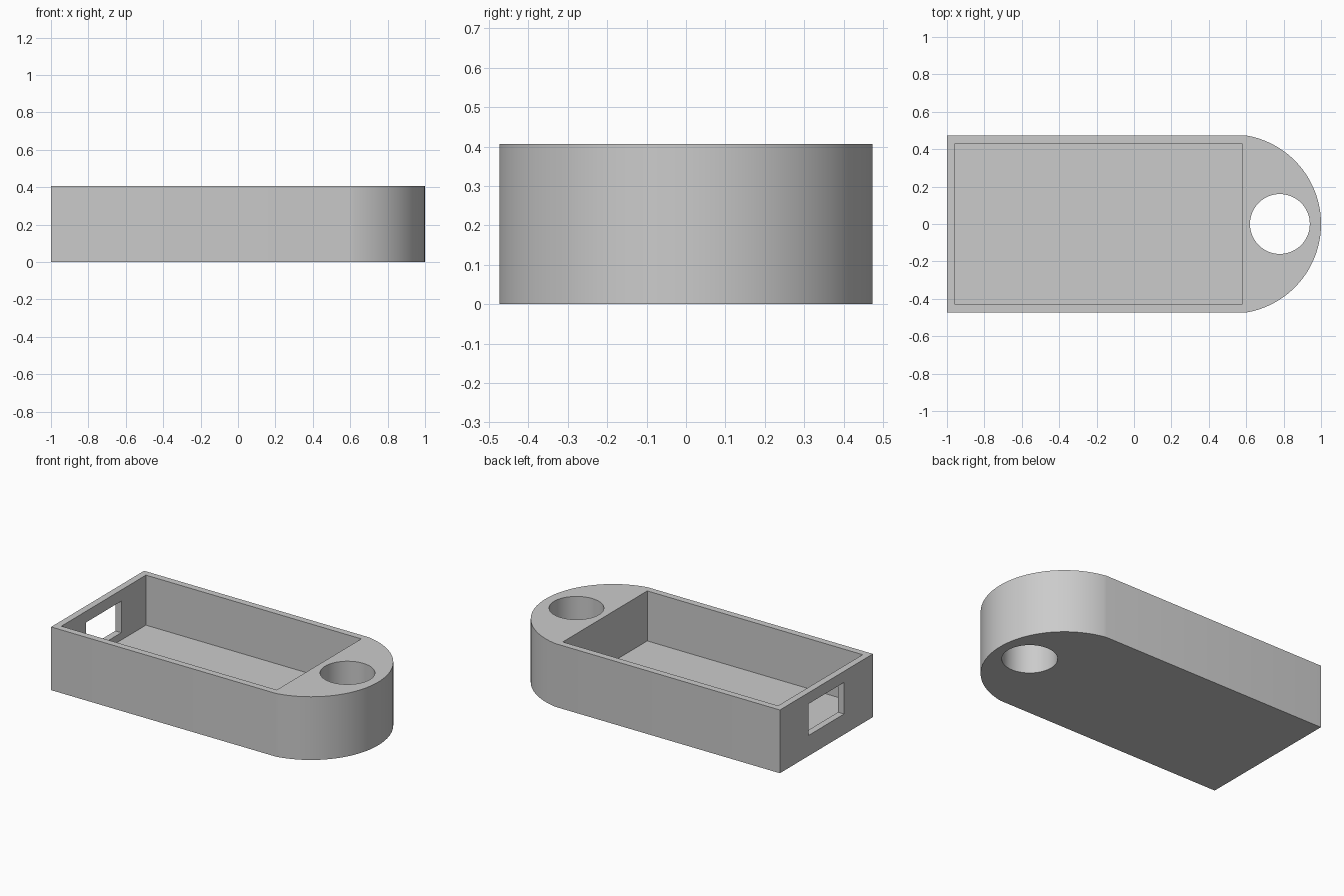
import bpy, bmesh, math

cube = bpy.data.objects.get("Cube")
if cube:
    bpy.data.objects.remove(cube, do_unlink=True)

HEIGHT, HALF_W, R = 0.407, 0.473, 0.48
FLOOR, INNER_W = 0.085, 0.43

grey = bpy.data.materials.new("light grey")
grey.use_nodes = True
grey.diffuse_color = (0.6, 0.6, 0.6, 1)
grey.node_tree.nodes["Principled BSDF"].inputs["Base Color"].default_value = (0.6, 0.6, 0.6, 1)


def prism(name, outline, z0, z1):
    """Extrude a flat counter-clockwise outline from z0 to z1."""
    bm = bmesh.new()
    face = bm.faces.new([bm.verts.new((x, y, z0)) for x, y in outline])
    top = bmesh.ops.extrude_face_region(bm, geom=[face])["geom"]
    bmesh.ops.translate(bm, vec=(0, 0, z1 - z0),
                        verts=[v for v in top if isinstance(v, bmesh.types.BMVert)])
    bmesh.ops.recalc_face_normals(bm, faces=bm.faces)
    mesh = bpy.data.meshes.new(name)
    bm.to_mesh(mesh)
    bm.free()
    mesh.materials.append(grey)
    obj = bpy.data.objects.new(name, mesh)
    bpy.context.collection.objects.link(obj)
    return obj


def rect(x0, x1, half):
    return [(x0, -half), (x1, -half), (x1, half), (x0, half)]


def arc(cx, r, a0, a1, steps):
    angles = [a0 + (a1 - a0) * i / steps for i in range(steps + 1)]
    return [(cx + r * math.cos(a), r * math.sin(a)) for a in angles]


# Case body with a rounded end
end = math.asin(HALF_W / R)
body = prism("case_body", [(-1, -HALF_W)] + arc(1 - R, R, -end, end, 64) + [(-1, HALF_W)], 0, HEIGHT)

# Open tray, keyring hole and connector opening
cutters = [
    prism("tray_cutter", rect(-0.957, 0.577, INNER_W), FLOOR, HEIGHT + 0.1),
    prism("ring_hole_cutter", arc(0.78, 0.16, 0, math.tau, 64)[:-1], -0.1, HEIGHT + 0.1),
    prism("connector_cutter", rect(-1.1, -0.9, 0.18), 0.132, 0.335),
]
bpy.context.view_layer.objects.active = body
for cutter in cutters:
    cutter.hide_render = True
    cut = body.modifiers.new(cutter.name, "BOOLEAN")
    cut.operation, cut.solver, cut.object = "DIFFERENCE", "EXACT", cutter
    bpy.ops.object.modifier_apply(modifier=cut.name)
    bpy.data.objects.remove(cutter, do_unlink=True)

# Smooth the round walls, keep the edges sharp
bpy.ops.object.select_all(action="DESELECT")
body.select_set(True)
bpy.ops.object.shade_smooth_by_angle(angle=math.radians(30))
